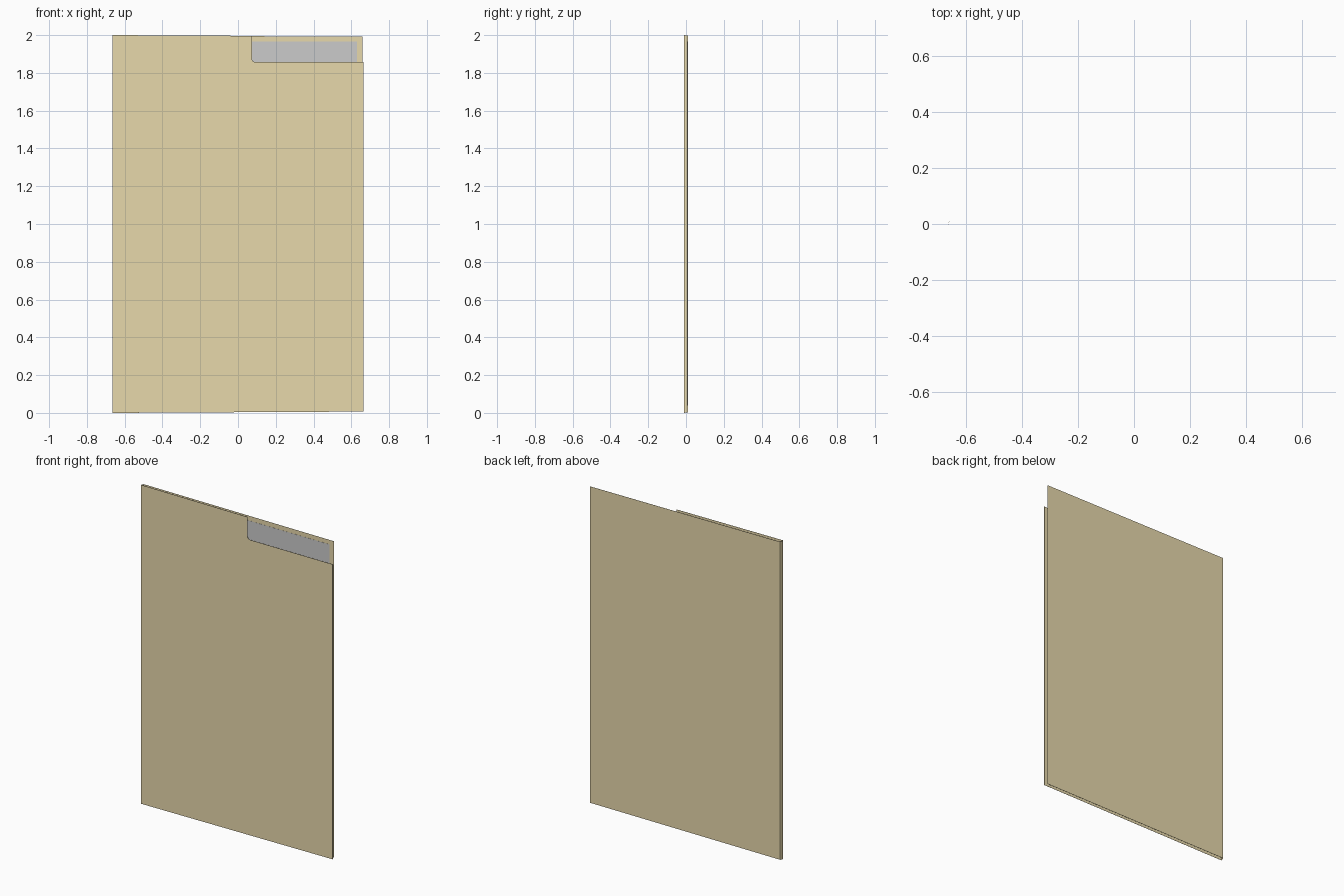
import bpy
import bmesh
import math

if "Cube" in bpy.data.objects:
    bpy.data.objects.remove(bpy.data.objects["Cube"])

HW = 0.665          # half width
GAP = 0.0105        # half distance between the covers


def make_sheet(name, polygons, thickness):
    """Thin sheet from connected polygons, thickened with a modifier."""
    bm = bmesh.new()
    for poly in polygons:
        bm.faces.new([bm.verts.new(p) for p in poly])
    bmesh.ops.remove_doubles(bm, verts=bm.verts, dist=1e-5)
    bmesh.ops.recalc_face_normals(bm, faces=bm.faces)
    mesh = bpy.data.meshes.new(name)
    bm.to_mesh(mesh)
    bm.free()
    obj = bpy.data.objects.new(name, mesh)
    bpy.context.collection.objects.link(obj)
    solid = obj.modifiers.new("thickness", 'SOLIDIFY')
    solid.thickness = thickness
    solid.offset = 0
    return obj


# Rounded inner corner of the tab cut-out
R = 0.02
corner = [(0.073 + R - R * math.cos(a), 1.857 + R - R * math.sin(a))
          for a in (i * math.pi / 8 for i in range(5))]

# Front cover, cut away at the top right
front_outline = ([(-HW, 0.0), (-HW, 2.0), (0.073, 1.996)] + corner
                 + [(HW, 1.857), (HW, 0.007)])
front = [(x, -GAP, z) for x, z in front_outline]

# Back cover, full rectangle
back_left = -HW + 0.005
back = [(x, GAP, z) for x, z in
        [(back_left, 0.003), (back_left, 1.997), (0.66, 1.992), (0.66, 0.008)]]

# Folded spine joining both covers along the left edge
fold = [(-HW, -GAP), (-HW, -0.003), (-HW + 0.002, 0.004), (back_left, GAP)]
low = [0.0, 0.001, 0.002, 0.003]
spine = []
for i in range(3):
    (x0, y0), (x1, y1) = fold[i], fold[i + 1]
    spine.append([(x0, y0, low[i]), (x1, y1, low[i + 1]),
                  (x1, y1, 2 - low[i + 1]), (x0, y0, 2 - low[i])])

folder = make_sheet("folder_cover", [front, back] + spine, 0.0008)
card = bpy.data.materials.new("manila_card")
card.diffuse_color = (0.8, 0.69, 0.41, 1)
card.use_nodes = True
card.node_tree.nodes["Principled BSDF"].inputs["Base Color"].default_value = card.diffuse_color
folder.data.materials.append(card)

# Sheet of paper held inside, showing through the cut-out
paper = [(x, 0.007, z) for x, z in
         [(-0.63, 0.04), (-0.63, 1.966), (0.63, 1.966), (0.63, 0.04)]]
make_sheet("paper", [paper], 0.0008)
